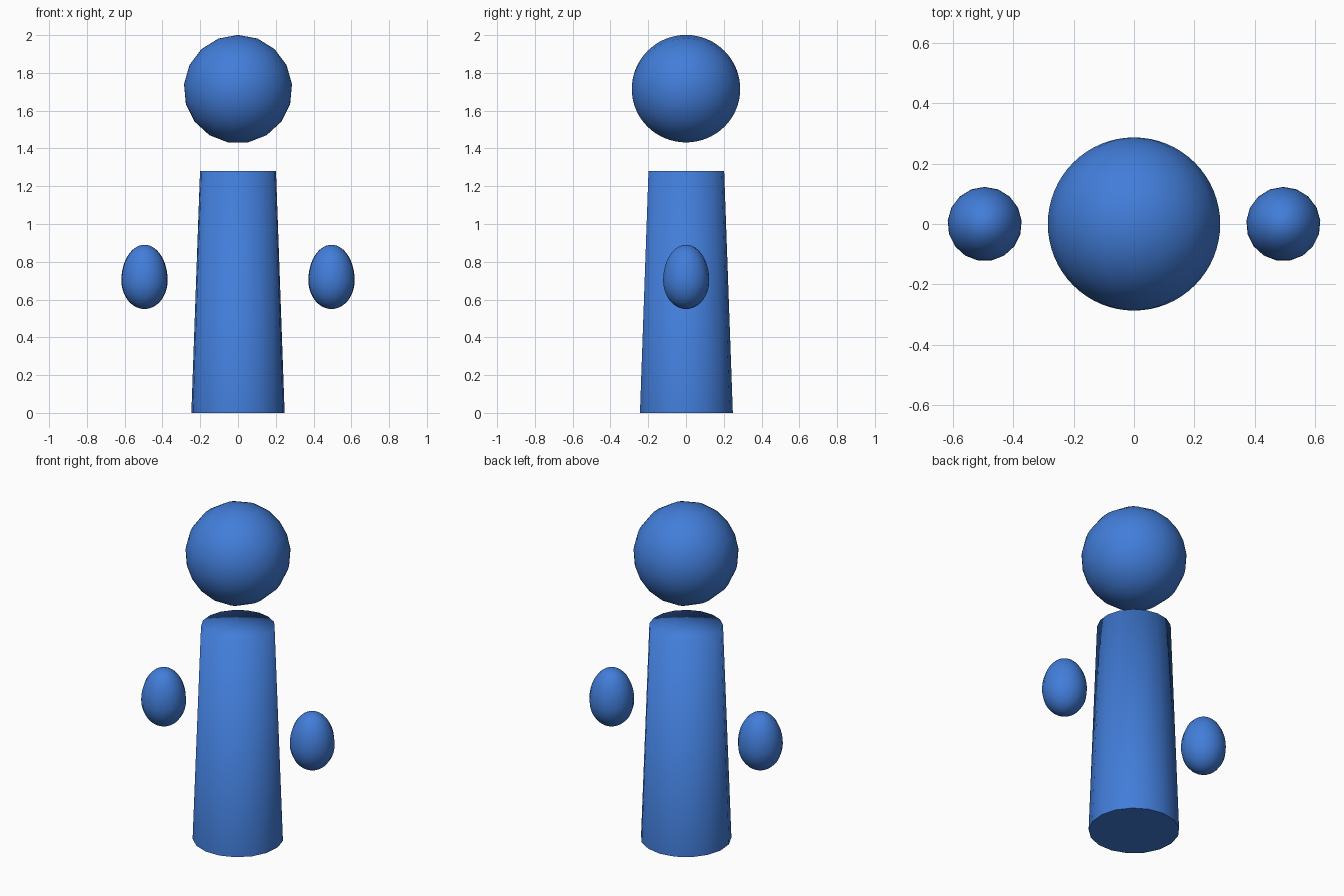
import bpy, bmesh, math
from mathutils import Matrix

if "Cube" in bpy.data.objects:
    bpy.data.objects.remove(bpy.data.objects["Cube"])

SIDES = 17
blue = bpy.data.materials.new("blue")
blue.diffuse_color = (0.054, 0.205, 0.694, 1)
blue.use_nodes = True
blue.node_tree.nodes["Principled BSDF"].inputs["Base Color"].default_value = blue.diffuse_color


def finish(bm, name, matrix, smooth_angle=None):
    """Turn a bmesh into a smooth, blue object."""
    bmesh.ops.recalc_face_normals(bm, faces=bm.faces)
    bm.transform(matrix)
    for f in bm.faces:
        f.smooth = True
    mesh = bpy.data.meshes.new(name)
    bm.to_mesh(mesh)
    bm.free()
    mesh.materials.append(blue)
    obj = bpy.data.objects.new(name, mesh)
    bpy.context.collection.objects.link(obj)
    return obj


def ball(name, radius, low, high, matrix, rings=32):
    """Round body about z with separate heights below and above its widest ring."""
    bm = bmesh.new()
    bmesh.ops.create_uvsphere(bm, u_segments=SIDES, v_segments=rings, radius=1)
    for v in bm.verts:
        v.co.x *= radius
        v.co.y *= radius
        v.co.z *= high if v.co.z > 0 else low
    return finish(bm, name, matrix)


# head: floating sphere with its poles facing front and back
ball("head", 0.287, 0.287, 0.287,
     Matrix.Translation((0, 0, 1.714)) @ Matrix.Rotation(math.pi / 2, 4, 'X'))

# hands: floating eggs, blunt end down
for side, name in ((-1, "left_hand"), (1, "right_hand")):
    ball(name, 0.123, 0.152, 0.188, Matrix.Translation((side * 0.495, 0, 0.702)))

# body: tapered column with a soft-shaded top and a crisp flat base
bm = bmesh.new()
bmesh.ops.create_cone(bm, cap_ends=True, cap_tris=True, segments=SIDES,
                      radius1=0.248, radius2=0.202, depth=1.28)
for e in bm.edges:
    if all(v.co.z < 0 for v in e.verts) and any(abs(f.normal.z) < 0.5 for f in e.link_faces):
        e.smooth = False
finish(bm, "body", Matrix.Translation((0, 0, 0.64)))
